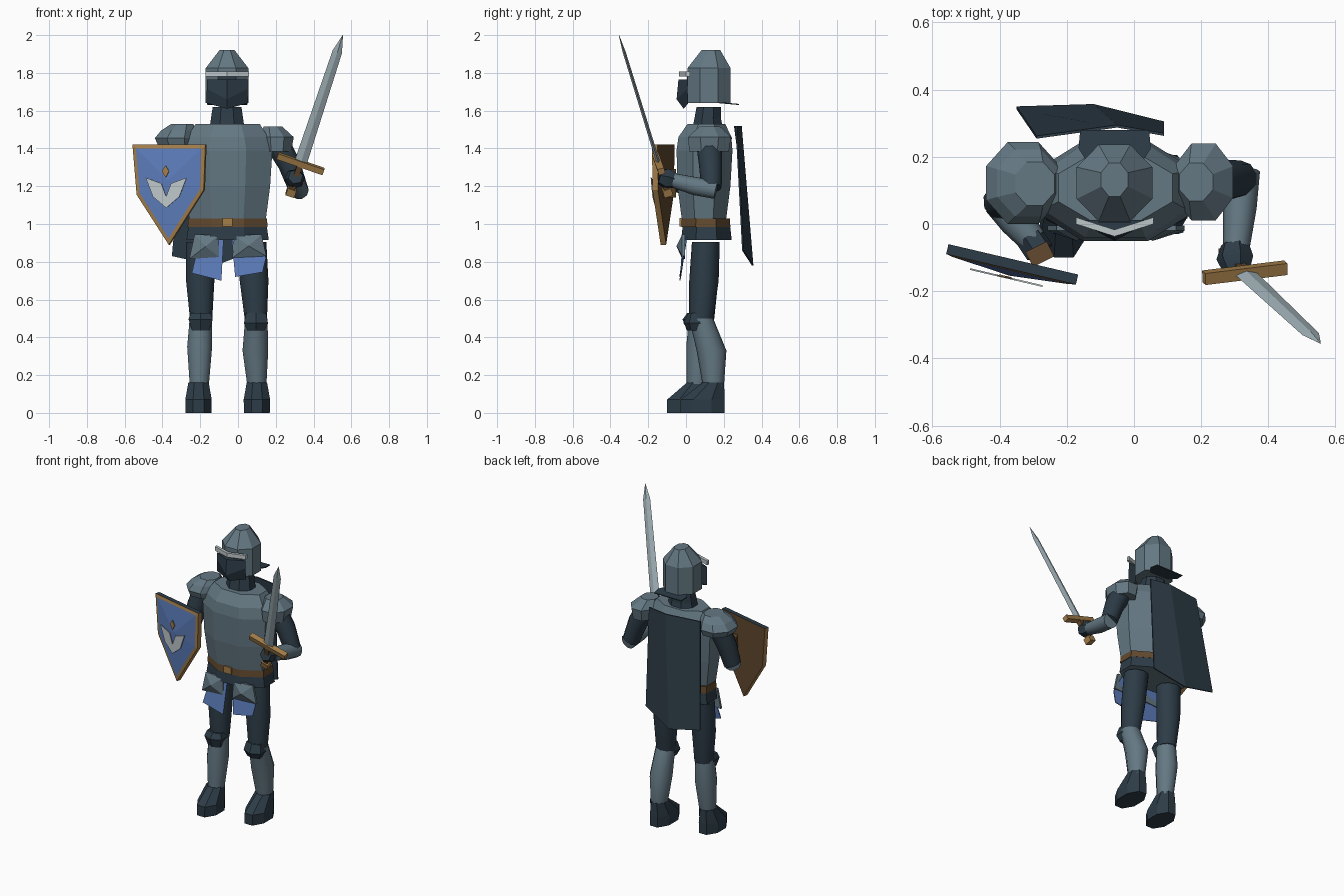
import bpy, math
from mathutils import Vector as V

if "Cube" in bpy.data.objects:
    bpy.data.objects.remove(bpy.data.objects["Cube"])


def mat(name, r, g, b):
    m = bpy.data.materials.new(name)
    lin = [((c / 255 + 0.055) / 1.055) ** 2.4 for c in (r, g, b)]
    m.diffuse_color = (*lin, 1)
    m.use_nodes = True
    m.node_tree.nodes["Principled BSDF"].inputs["Base Color"].default_value = m.diffuse_color
    return m


STEEL = mat("steel", 100, 120, 131)
DARK = mat("dark_steel", 45, 60, 71)
BLADE = mat("bright_steel", 164, 181, 187)
LEATHER = mat("brown_leather", 98, 73, 46)
GOLD = mat("brass", 164, 126, 74)
BLUE = mat("blue", 92, 124, 186)
PALE = mat("pale_grey", 190, 199, 202)


def mesh(name, verts, faces, mats, idx=None, smooth=False):
    me = bpy.data.meshes.new(name)
    me.from_pydata([tuple(v) for v in verts], [], faces)
    for m in mats:
        me.materials.append(m)
    for i, k in enumerate(idx or []):
        me.polygons[i].material_index = k
    ob = bpy.data.objects.new(name, me)
    bpy.context.collection.objects.link(ob)
    bpy.ops.object.select_all(action='DESELECT')
    ob.select_set(True)
    bpy.context.view_layer.objects.active = ob
    bpy.ops.object.mode_set(mode='EDIT')
    bpy.ops.mesh.select_all(action='SELECT')
    bpy.ops.mesh.normals_make_consistent(inside=False)
    bpy.ops.object.mode_set(mode='OBJECT')
    if smooth:
        bpy.ops.object.shade_smooth_by_angle(angle=math.radians(50))
    return ob


def skin(name, rings, mats, smooth=False, idx=None):
    """Bridge equal rings of points and cap both ends."""
    n = len(rings[0])
    verts = [p for r in rings for p in r]
    faces = [(i * n + j, i * n + (j + 1) % n, (i + 1) * n + (j + 1) % n, (i + 1) * n + j)
             for i in range(len(rings) - 1) for j in range(n)]
    faces += [tuple(range(n))[::-1], tuple(range(len(verts) - n, len(verts)))]
    return mesh(name, verts, faces, mats, idx, smooth)


def loft(name, rings, m, n=8, smooth=False, idx=None):
    """Stack of horizontal polygons (cx, cy, z, rx, ry) with flat sides facing front."""
    k, a = 1 / math.cos(math.pi / n), math.pi / n
    pts = [[V((cx + rx * k * math.cos(a + j * 2 * a), cy + ry * k * math.sin(a + j * 2 * a), z))
            for j in range(n)] for cx, cy, z, rx, ry in rings]
    return skin(name, pts, m if isinstance(m, list) else [m], smooth, idx)


def limb(name, path, m, n=10):
    """Round tube through (x, y, z, radius) points."""
    d = (V(path[-1][:3]) - V(path[0][:3])).normalized()
    u = d.cross(V((0.3, 0.9, 0.1))).normalized()
    w = d.cross(u)
    rings = [[V(p[:3]) + p[3] * (u * math.cos(j * math.tau / n) + w * math.sin(j * math.tau / n))
              for j in range(n)] for p in path]
    return skin(name, rings, [m], True)


def bar(name, a, b, side, hw, ht, m):
    """Box from a to b, half-width hw along side and half-thickness ht across it."""
    a, b, side = V(a), V(b), V(side).normalized()
    t = (b - a).cross(side).normalized()
    return skin(name, [[p + side * hw * s + t * ht * q for s, q in ((1, 1), (-1, 1), (-1, -1), (1, -1))]
                       for p in (a, b)], [m])


def plate(name, pts, off, m):
    """Thin sheet: polygon pushed along an offset."""
    return skin(name, [[V(p) for p in pts], [V(p) + V(off) for p in pts]], [m])


CX = -0.058
# helmet and neck
loft("helmet", [(CX, .122, 1.64, .113, .114), (CX, .122, 1.825, .113, .114),
                (CX, .132, 1.92, .04, .05)], STEEL)
loft("neck", [(CX, .115, 1.51, .092, .08), (CX, .115, 1.56, .085, .07), (CX, .12, 1.62, .076, .064)], DARK)
plate("neck_guard", [(-.13, .17, 1.64), (.015, .17, 1.64), (.05, .225, 1.635), (.045, .28, 1.63),
                     (-.16, .28, 1.63), (-.165, .225, 1.635)], (0, 0, .006), DARK)
# visor: pointed face guard with a ridge
vis = [(-.165, .012, 1.765), (CX, -.04, 1.765), (.05, .012, 1.765),
       (-.165, .008, 1.715), (CX, -.05, 1.66), (.05, .008, 1.715),
       (-.168, .012, 1.64), (CX, -.012, 1.61), (.053, .012, 1.64)]
mesh("visor", vis, [(0, 1, 4, 3), (1, 2, 5, 4), (3, 4, 7, 6), (4, 5, 8, 7),
                    (0, 2, 1), (6, 7, 8), (0, 3, 6, 8, 5, 2)], [DARK])
plate("eye_slit", [(-.105, .012, 1.76), (-.01, .012, 1.76), (-.01, .012, 1.79), (-.105, .012, 1.79)],
      (0, -.008, 0), DARK)
skin("brow_band", [[V((x, y, 1.78)), V((x, y, 1.808)), V((x, y + .02, 1.808)), V((x, y + .02, 1.78))]
                   for x, y in ((-.173, 0), (CX, -.037), (.058, 0))], [PALE])

# torso, belt and skirt
loft("cuirass", [(-.055, .095, 1.03, .203, .118), (-.055, .095, 1.2, .225, .14),
                 (-.055, .098, 1.39, .237, .148), (-.055, .10, 1.46, .215, .14),
                 (-.055, .108, 1.53, .17, .1)], STEEL)
loft("belt", [(-.055, .105, .985, .212, .13), (-.055, .105, 1.03, .208, .127)], LEATHER)
plate("buckle", [(-.083, -.02, .987), (-.03, -.02, .987), (-.03, -.02, 1.032), (-.083, -.02, 1.032)],
      (0, -.015, 0), GOLD)
loft("skirt", [(-.055, .108, .915, .218, .134), (-.055, .108, .985, .208, .126)], [DARK, STEEL],
     idx=[0] * 8 + [1, 0])

# hip plates with a raised centre, and cloth panels
for side, q in (("left", [(-.23, .945), (-.1, .94), (-.1, .825), (-.258, .815)]),
                ("right", [(-.02, .94), (.125, .945), (.15, .83), (-.03, .82)])):
    cx, cz = sum(p[0] for p in q) / 4, sum(p[1] for p in q) / 4
    vs = [(x, -.005, z) for x, z in q] + [(x, -.02, z) for x, z in q] + [(cx, -.05, cz)]
    fs = [(0, 1, 2, 3)]
    for i in range(4):
        j = (i + 1) % 4
        fs += [(i, j, j + 4, i + 4), (i + 4, j + 4, 8)]
    mesh(side + "_hip_plate", vs, fs, [STEEL])
plate("left_cloth", [(-.2, 0, .93), (-.075, -.005, .94), (-.088, -.035, .7), (-.245, -.03, .74)],
      (0, .006, 0), BLUE)
plate("right_cloth", [(-.035, -.005, .94), (.1, 0, .93), (.148, -.025, .82), (.13, -.03, .745), (-.015, -.035, .72)],
      (0, .006, 0), BLUE)

# cape: folded sheet
top = [(-.29, .262, 1.52), (-.05, .295, 1.52), (.09, .27, 1.52)]
low = [(-.35, .35, .83), (-.12, .357, .78), (.09, .305, .86)]
skin("cape", [[V(a), V(b), V(b) - V((0, .008, 0)), V(a) - V((0, .008, 0))] for a, b in zip(top, low)], [DARK])

# shoulder guards
loft("left_shoulder_guard", [(-.325, .122, 1.415, .098, .108), (-.33, .122, 1.455, .11, .122),
                             (-.315, .122, 1.495, .092, .1), (-.295, .12, 1.53, .058, .065)], STEEL)
loft("right_shoulder_guard", [(.207, .122, 1.385, .075, .105), (.207, .125, 1.46, .088, .114),
                              (.185, .125, 1.515, .05, .056)], STEEL)

# legs: thighs, shins, knee guards, feet
loft("left_thigh", [(-.195, .085, .485, .058, .06), (-.2, .095, .7, .075, .072), (-.195, .105, .905, .08, .07)],
     DARK, 10, True)
loft("right_thigh", [(.095, .08, .485, .058, .06), (.085, .095, .7, .076, .074), (.07, .105, .905, .08, .07)],
     DARK, 10, True)
loft("left_shin", [(-.205, .058, .14, .05, .052), (-.203, .075, .35, .066, .07), (-.197, .078, .5, .059, .06)],
     STEEL, 10, True)
loft("right_shin", [(.1, .145, .14, .05, .053), (.092, .135, .33, .068, .075), (.097, .08, .5, .059, .061)],
     STEEL, 10, True)
for side, x, y, tilt in (("left", -.198, .02, .01), ("right", .095, .025, -.01)):
    loft(side + "_knee_guard", [(x, y + .02, .435, .045, .03), (x, y + .022, .485 + tilt, .064, .052),
                                (x, y + .02, .53, .052, .028)], DARK, 6)
for side, x, toe, ankle in (("left", -.209, -.1, .06), ("right", .1, -.03, .145)):
    heel = ankle + .06
    mid, half = (toe + heel) / 2, (heel - toe) / 2
    loft(side + "_foot", [(x, mid, 0, .068, half), (x, mid, .07, .07, half),
                          (x, ankle, .16, .054, .056)], DARK)

# arms
limb("right_upper_arm", [(.2, .12, 1.44, .068), (.27, .13, 1.32, .062), (.318, .135, 1.19, .054)], DARK)
limb("right_forearm", [(.325, .16, 1.18, .05), (.315, .05, 1.2, .05), (.305, -.065, 1.23, .04)], STEEL)
limb("right_hand", [(.3, -.06, 1.23, .042), (.3, -.1, 1.24, .056), (.305, -.14, 1.25, .04)], DARK, 6)
limb("left_upper_arm", [(-.325, .12, 1.45, .07), (-.37, .09, 1.32, .064), (-.395, .065, 1.19, .056)], DARK)
limb("left_forearm", [(-.4, .07, 1.19, .052), (-.35, .01, 1.2, .052), (-.3, -.05, 1.21, .042)], STEEL)
limb("left_hand", [(-.31, -.04, 1.21, .045), (-.28, -.085, 1.22, .045)], DARK, 6)
bar("shield_grip", (-.28, -.09, 1.14), (-.28, -.09, 1.29), (.9, .45, 0), .035, .025, LEATHER)

# sword: diamond-section blade, guard, grip, pommel
base, tip = V((.33, -.145, 1.32)), V((.555, -.355, 2.0))
axis = (tip - base).normalized()
across = V((.245, .03, -.085)).normalized()
thick = axis.cross(across).normalized()


def section(t, w, k):
    c = base.lerp(tip, t)
    return [c + across * w, c + thick * k, c - across * w, c - thick * k]


skin("blade", [section(0, .034, .01), section(.87, .026, .008), section(1, .001, .001)], [BLADE])
bar("sword_guard", base - across * .13, base + across * .13, axis, .016, .018, GOLD)
bar("sword_grip", base - axis * .15, base, across, .015, .015, LEATHER)
bar("pommel", base - axis * .185, base - axis * .145, across, .024, .024, GOLD)

# shield: rim, bulging face, back
C, U, N = V((-.36, -.105, 0)), V((.974, -.228, 0)), V((-.228, -.974, 0))


def on_shield(x, z, d):
    return C + U * ((x + .36) / .974) + N * d + V((0, 0, z))


out = [(-.552, 1.42), (-.166, 1.42), (-.175, 1.18), (-.36, .89), (-.53, 1.155)]
mid = (-.36, 1.23)
inn = [(x + (mid[0] - x) * .1, z + (mid[1] - z) * .1) for x, z in out]
sv = [on_shield(*p, 0) for p in out] + [on_shield(*p, .03) for p in out] + \
     [on_shield(*p, .034) for p in inn] + [on_shield(*mid, .05)]
sf, si = [(0, 1, 2, 3, 4)], [1]
for i in range(5):
    j = (i + 1) % 5
    sf += [(i, j, j + 5, i + 5), (i + 5, j + 5, j + 10, i + 10), (i + 10, j + 10, 15)]
    si += [3 if i == 0 else 0, 0, 2]
mesh("shield", sv, sf, [GOLD, LEATHER, BLUE, DARK], si)

# shield emblem: pale wing halves and a small brass lozenge
for s in (-1, 1):
    wing = [(0, 1.145), (.026, 1.215), (.108, 1.245), (.07, 1.145), (0, 1.085)]
    plate("emblem_wing", [on_shield(-.367 + s * x, z, .055) for x, z in wing], N * .005, PALE)
plate("emblem_lozenge", [on_shield(x, z, .053) for x, z in
                         ((-.37, 1.31), (-.352, 1.28), (-.37, 1.245), (-.39, 1.28))], N * .005, GOLD)
